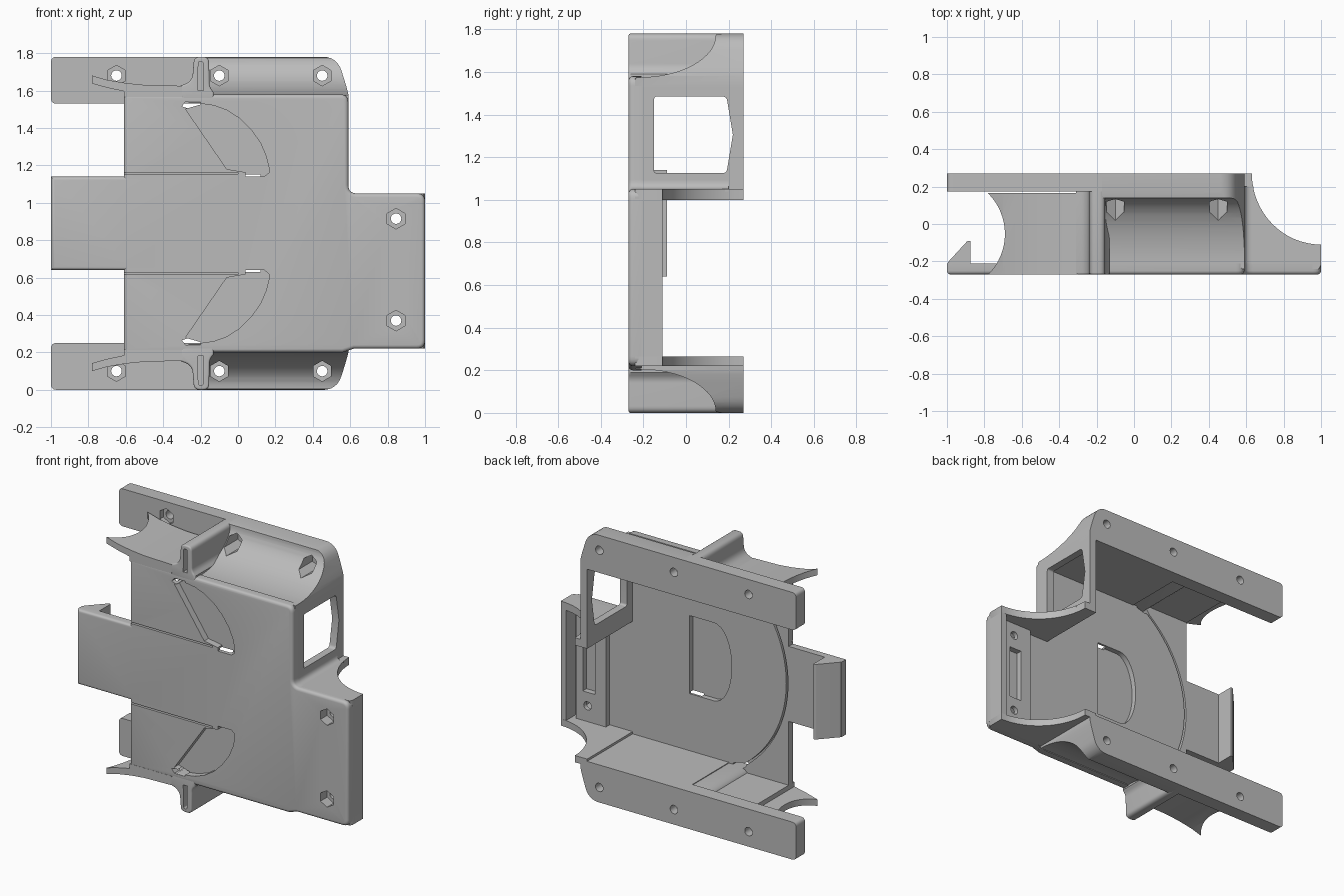
import bpy, bmesh, math
from mathutils import Vector

if "Cube" in bpy.data.objects:
    bpy.data.objects.remove(bpy.data.objects["Cube"])

HEIGHT = 1.78
grey = bpy.data.materials.new("plain grey")
grey.use_nodes = True
grey.diffuse_color = (0.5, 0.5, 0.5, 1)
grey.node_tree.nodes["Principled BSDF"].inputs["Base Color"].default_value = (0.5, 0.5, 0.5, 1)


def rounded(points):
    """Round polygon corners; each point is (u, v) or (u, v, radius)."""
    out = []
    for i, p in enumerate(points):
        c = Vector(p[:2])
        if len(p) < 3:
            out.append(tuple(c))
            continue
        a = (Vector(points[i - 1][:2]) - c).normalized() * p[2] + c
        b = (Vector(points[(i + 1) % len(points)][:2]) - c).normalized() * p[2] + c
        for k in range(7):
            t = k / 6
            out.append(tuple(a * (1 - t) ** 2 + c * 2 * t * (1 - t) + b * t * t))
    return out


def rect(u0, u1, v0, v1):
    return [(u0, v0), (u1, v0), (u1, v1), (u0, v1)]


def ngon(u, v, r, n):
    return [(u + r * math.sin(2 * math.pi * k / n), v + r * math.cos(2 * math.pi * k / n)) for k in range(n)]


def prism(name, points, axis, lo, hi, flip=False, bevel=0):
    """Extrude a profile along an axis; flip mirrors it top to bottom."""
    place = {"x": lambda u, v, w: (w, u, v),
             "y": lambda u, v, w: (u, w, v),
             "z": lambda u, v, w: (u, v, w)}[axis]
    bm = bmesh.new()
    ends = [[bm.verts.new(place(u, v, w)) for u, v in points] for w in (lo, hi)]
    caps = [bm.faces.new(e) for e in ends]
    n = len(points)
    for i in range(n):
        j = (i + 1) % n
        bm.faces.new((ends[0][i], ends[0][j], ends[1][j], ends[1][i]))
    if flip:
        for v in bm.verts:
            v.co.z = HEIGHT - v.co.z
    bmesh.ops.recalc_face_normals(bm, faces=bm.faces)
    if bevel:
        bmesh.ops.bevel(bm, geom=list(caps[0].edges), offset=bevel, segments=4,
                        profile=0.5, affect="EDGES", clamp_overlap=False)
    mesh = bpy.data.meshes.new(name)
    bm.to_mesh(mesh)
    bm.free()
    mesh.materials.append(grey)
    obj = bpy.data.objects.new(name, mesh)
    bpy.context.collection.objects.link(obj)
    return obj


def cut(obj, cutters, operation="DIFFERENCE"):
    bpy.context.view_layer.objects.active = obj
    for c in cutters:
        mod = obj.modifiers.new("cut", "BOOLEAN")
        mod.operation, mod.solver, mod.object = operation, "EXACT", c
        bpy.ops.object.modifier_apply(modifier=mod.name)
        bpy.data.objects.remove(c)


# Front plate with tongue and offset end extension
front_plate = prism("front_plate", rounded([
    (-1, 0.64), (-0.61, 0.64), (-0.61, 0.2), (0.56, 0.2), (0.62, 0.22),
    (1, 0.22, 0.045), (1, 1.05, 0.045), (0.59, 1.05, 0.045), (0.59, 1.58, 0.045),
    (-0.61, 1.58), (-0.61, 1.14), (-1, 1.14)]), "y", -0.27, -0.21, bevel=0.02)

# D-shaped recess and circular groove on the inner side
dial = [(0.12, 0.63), (0.12, 1.15)] + [
    (-0.06 - 0.13 * math.sin(math.pi * k / 16), 0.89 + 0.26 * math.cos(math.pi * k / 16)) for k in range(17)]
swing = math.asin(0.64 / 0.78)
groove = [(0.18 - r * math.cos(swing * k / 16), 0.89 + r * math.sin(swing * k / 16))
          for r, order in ((0.785, range(-16, 17)), (0.772, range(16, -17, -1))) for k in order]
cut(front_plate, [prism("dial_cut", dial, "y", -0.245, 0),
                  prism("groove_cut", groove, "y", -0.24, 0)])

# Seams, shallow pockets and corner gaps, mirrored top and bottom
pocket = [(-0.28, 1.5), (-0.06, 1.18), (0.04, 1.163), (0.04, 1.14), (0.14, 1.14), (0.165, 1.16),
          (0.165, 1.19), (0.15, 1.25), (0.12, 1.32), (0.07, 1.39), (0.01, 1.45), (-0.06, 1.495),
          (-0.13, 1.52), (-0.2, 1.53)]
for flip in (False, True):
    cut(front_plate, [prism("pocket_cut", pocket, "y", -0.3, -0.225, flip),
                      prism("seam_cut", rect(-0.7, 0, 1.153, 1.163), "y", -0.3, -0.247, flip),
                      prism("gap_cut", [(-0.3, 1.515), (-0.27, 1.505), (-0.2, 1.525), (-0.2, 1.54),
                                        (-0.28, 1.54)], "y", -0.4, 0, flip)])

# Hook at the tongue tip
prism("tongue_hook", rounded([(-1, -0.25), (-1, -0.21, 0.015), (-0.89, -0.09, 0.008), (-0.875, -0.09),
                              (-0.875, -0.215), (-0.8, -0.215), (-0.8, -0.25)]), "z", 0.64, 1.14)

for flip, side in ((False, "upper"), (True, "lower")):
    # Side wall, concave outside and flat inside
    scoop = [(-0.22 + 0.36 * math.sin(math.pi * k / 32), 1.575 + 0.2 * (1 - math.cos(math.pi * k / 32)))
             for k in range(17)]
    wall = prism(side + "_side_wall", [(-0.235, 1.53), (-0.235, 1.575)] + scoop +
                 [(0.17, HEIGHT), (0.27, HEIGHT), (0.27, 1.53)], "x", -0.2, 0.65, flip)
    outline = rounded([(-0.17, 1.5), (0.59, 1.5), (0.59, 1.58), (0.58, 1.62, 0.02),
                       (0.53, HEIGHT + 0.001, 0.08), (-0.17, HEIGHT + 0.001)])
    cut(wall, [prism("wall_outline", outline, "y", -0.4, 0.4, flip)], "INTERSECT")

    # Mounting rail
    rail = prism(side + "_rail", rounded([(-1, 1.53, 0.03), (-0.16, 1.53), (-0.16, HEIGHT), (-1, HEIGHT, 0.03)]),
                 "y", 0.175, 0.27, flip)

    # Hexagonal nut seats with through holes
    for part, x, start in ((rail, -0.65, 0), (wall, -0.1, -0.3), (wall, 0.45, -0.3)):
        cut(part, [prism("nut_cut", ngon(x, 1.68, 0.055, 6), "y", start, 0.21, flip),
                   prism("hole_cut", ngon(x, 1.68, 0.028, 24), "y", 0, 0.4, flip)])

    # Folded rib with a narrow slot
    rib = prism(side + "_rib", rounded([
        (-0.13, 1.535), (-0.13, 1.59), (-0.152, 1.62, 0.02), (-0.155, HEIGHT, 0.032), (-0.235, HEIGHT, 0.032),
        (-0.245, 1.65, 0.04), (-0.31, 1.625), (-0.31, 1.56, 0.03), (-0.26, 1.535)]),
        "y", -0.27, 0.18, flip, bevel=0.01)
    slot = rounded([(-0.215, 1.6), (-0.185, 1.6), (-0.187, 1.755, 0.01), (-0.212, 1.755, 0.01)])
    cut(rib, [prism("slot_cut", slot, "y", -0.3, 0.15, flip)])

    # Curved guide flap with a scooped tip
    flap = prism(side + "_flap", [(-0.79, 1.683), (-0.7, 1.657), (-0.6, 1.64), (-0.5, 1.63), (-0.3, 1.625),
                                  (-0.3, 1.565), (-0.61, 1.565), (-0.61, 1.596), (-0.7, 1.615), (-0.79, 1.64)],
                 "y", -0.27, 0.165, flip)
    cut(flap, [prism("tip_cut", ngon(-0.996, -0.053, 0.306, 64), "z", 1.4, 1.9, flip)])

# End wall with an open window
end_wall = prism("end_wall", rect(-0.24, 0.27, 1.01, 1.57), "x", 0.54, 0.59)
window = rounded([(-0.15, 1.125, 0.015), (-0.15, 1.485, 0.015), (0.19, 1.485, 0.02), (0.22, 1.305), (0.19, 1.125, 0.02)])
cut(end_wall, [prism("window_cut", window, "x", 0.4, 0.8)])

# Extension flanges with a concave sweep
sweep = [(1 - 0.37 * math.sin(math.pi * k / 32), 0.27 - 0.38 * math.cos(math.pi * k / 32)) for k in range(17)]
for name, low, high in (("upper_flange", 1.0, 1.05), ("lower_flange", 0.22, 0.265)):
    prism(name, [(0.54, -0.24), (0.99, -0.24), (1, -0.22)] + sweep + [(0.61, 0.27), (0.54, 0.27)], "z", low, high)
prism("flange_fillet", rounded([(0.57, 1.03), (0.64, 1.04), (0.64, 1.05), (0.59, 1.05, 0.04), (0.59, 1.1), (0.57, 1.1)]),
      "y", -0.245, 0.2)
prism("end_rim", rect(0.96, 1, 0.255, 1.015), "y", -0.24, -0.11)

# Slotted mounting block on the extension
mount_block = prism("mount_block", rect(0.71, 0.93, 0.265, 1.0), "y", -0.215, -0.17)
cut(mount_block, [prism("slot_cut", rect(0.79, 0.88, 0.46, 0.82), "y", -0.3, 0)])
for z in (0.37, 0.915):
    for part in (front_plate, mount_block):
        cut(part, [prism("nut_cut", ngon(0.845, z, 0.055, 6), "y", -0.4, -0.2),
                   prism("hole_cut", ngon(0.845, z, 0.028, 24), "y", -0.4, 0)])

# Smooth curved surfaces while keeping edges crisp
for obj in bpy.context.view_layer.objects:
    if obj.type == "MESH" and grey.name in obj.data.materials:
        bpy.ops.object.select_all(action="DESELECT")
        obj.select_set(True)
        bpy.context.view_layer.objects.active = obj
        bpy.ops.object.shade_smooth_by_angle(angle=math.radians(30))
